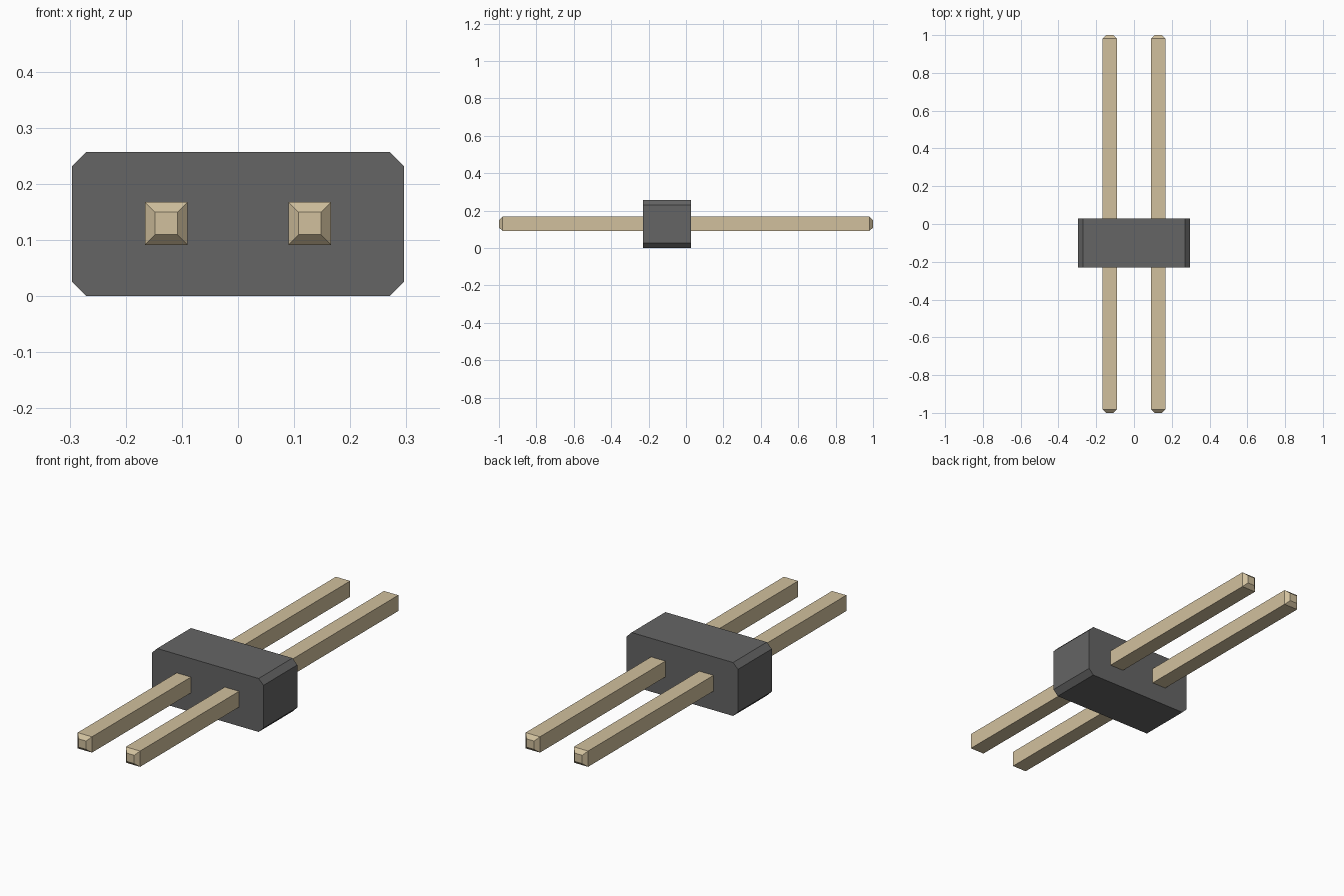
import bpy

if "Cube" in bpy.data.objects:
    bpy.data.objects.remove(bpy.data.objects["Cube"])

def material(name, color):
    m = bpy.data.materials.new(name)
    m.diffuse_color = color
    m.use_nodes = True
    m.node_tree.nodes["Principled BSDF"].inputs["Base Color"].default_value = m.diffuse_color
    return m

def loft(name, sections, mat):
    """Closed solid through (y, outline) sections; outline is a list of (x, z)."""
    n = len(sections[0][1])
    verts = [(x, y, z) for y, outline in sections for x, z in outline]
    faces = [tuple(range(n)), tuple(reversed(range(len(verts) - n, len(verts))))]
    for s in range(len(sections) - 1):
        for i in range(n):
            a, b = s * n + i, s * n + (i + 1) % n
            faces.append((a, a + n, b + n, b))
    mesh = bpy.data.meshes.new(name)
    mesh.from_pydata(verts, [], faces)
    mesh.materials.append(mat)
    obj = bpy.data.objects.new(name, mesh)
    bpy.context.collection.objects.link(obj)
    return obj

def square(cx, cz, r):
    return [(cx - r, cz - r), (cx + r, cz - r), (cx + r, cz + r), (cx - r, cz + r)]

plastic = material("dark_plastic", (0.13, 0.13, 0.13, 1))
metal = material("pale_gold", (0.64, 0.53, 0.34, 1))

# Housing: block with chamfered lengthwise edges
W, H, C = 0.296, 0.257, 0.026
octagon = [(-W + C, 0), (W - C, 0), (W, C), (W, H - C),
           (W - C, H), (-W + C, H), (-W, H - C), (-W, C)]
loft("housing", [(-0.229, octagon), (0.028, octagon)], plastic)

# Pins: square bars through the housing with tapered tips
for side, x in (("left", -0.128), ("right", 0.128)):
    tip, bar = square(x, 0.1295, 0.02), square(x, 0.1295, 0.038)
    loft(side + "_pin", [(-1, tip), (-0.981, bar), (0.981, bar), (1, tip)], metal)
